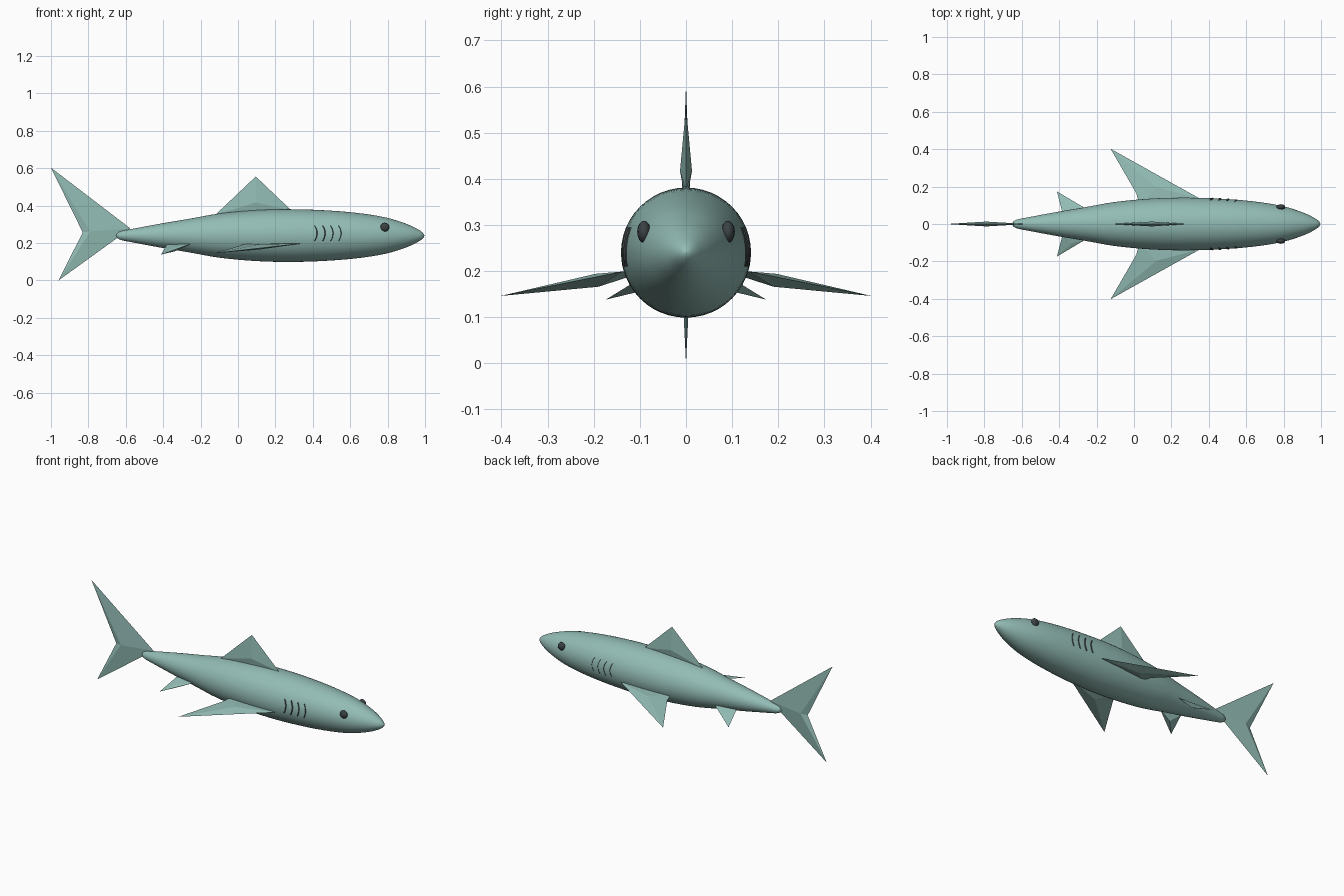
import bpy, bmesh, math
from mathutils import Vector

cube = bpy.data.objects.get("Cube")
if cube:
    bpy.data.objects.remove(cube, do_unlink=True)


def material(name, rgb):
    m = bpy.data.materials.new(name)
    m.use_nodes = True
    m.diffuse_color = (*rgb, 1)
    m.node_tree.nodes["Principled BSDF"].inputs["Base Color"].default_value = (*rgb, 1)
    return m


SKIN = material("sea_green_skin", (0.29, 0.50, 0.46))
DARK = material("dark_grey", (0.045, 0.055, 0.058))
AXIS_Z = 0.24


def finish(bm, name, mat, smooth=False):
    bmesh.ops.recalc_face_normals(bm, faces=bm.faces)
    mesh = bpy.data.meshes.new(name)
    bm.to_mesh(mesh)
    bm.free()
    mesh.materials.append(mat)
    ob = bpy.data.objects.new(name, mesh)
    bpy.context.collection.objects.link(ob)
    for p in mesh.polygons:
        p.use_smooth = smooth
    return ob


# Body outline as (x, radius) from tail to nose
PROFILE = [(-0.652, 0), (-0.643, 0.015), (-0.62, 0.025), (-0.58, 0.033),
           (-0.42, 0.063), (-0.26, 0.090), (-0.1, 0.118), (0.08, 0.135),
           (0.26, 0.141), (0.45, 0.136), (0.63, 0.122), (0.785, 0.098),
           (0.9, 0.063), (0.965, 0.032), (0.99, 0.013), (0.997, 0)]


def smooth_profile(pts, steps=4):
    out = []
    for i in range(len(pts) - 1):
        p0, p1, p2, p3 = [Vector(pts[min(max(j, 0), len(pts) - 1)]) for j in range(i - 1, i + 3)]
        for s in range(steps):
            t = s / steps
            m1, m2 = (p2 - p0) / 2, (p3 - p1) / 2
            a, b = p1 - p2, m1 + m2
            out.append(p1 + m1 * t - (3 * a + m1 + b) * t * t + (2 * a + b) * t ** 3)
    return out + [Vector(pts[-1])]


def radius_at(x):
    for (x0, r0), (x1, r1) in zip(PROFILE, PROFILE[1:]):
        if x0 <= x <= x1:
            return r0 + (r1 - r0) * (x - x0) / (x1 - x0)
    return 0


# Body: outline spun about its long axis
bm = bmesh.new()
line = [bm.verts.new((x, 0, AXIS_Z + max(r, 0))) for x, r in smooth_profile(PROFILE)]
edges = [bm.edges.new(pair) for pair in zip(line, line[1:])]
bmesh.ops.spin(bm, geom=line + edges, cent=(0, 0, AXIS_Z), axis=(1, 0, 0),
               angle=math.tau, steps=48, use_duplicate=False)
bmesh.ops.remove_doubles(bm, verts=bm.verts, dist=0.0005)
finish(bm, "body", SKIN, True)


def fin(name, outline, ridge, thick):
    """Flat outline with a raised ridge point on both faces."""
    bm = bmesh.new()
    rim = [bm.verts.new(p) for p in outline]
    for side in (1, -1):
        peak = bm.verts.new(Vector(ridge) + side * Vector(thick))
        for a, b in zip(rim, rim[1:] + rim[:1]):
            bm.faces.new((a, b, peak))
    finish(bm, name, SKIN)


# Upright fins
fin("tail_fin", [(-1, 0, 0.603), (-0.575, 0, 0.278), (-0.96, 0, 0), (-0.83, 0, 0.257)],
    (-0.79, 0, 0.262), (0, 0.013, 0))
fin("dorsal_fin", [(0.095, 0, 0.556), (0.285, 0, 0.375), (0.095, 0, 0.345), (-0.12, 0, 0.352)],
    (0.095, 0, 0.417), (0, 0.013, 0))

# Paired fins, eyes and gill slits
for side, s in (("left", 1), ("right", -1)):
    def flip(x, y, z):
        return (x, s * y, z)

    fin(side + "_pectoral_fin",
        [flip(0.35, 0.137, 0.199), flip(-0.125, 0.402, 0.146),
         flip(0.012, 0.165, 0.187), flip(0.03, 0.1, 0.195)],
        flip(0.12, 0.193, 0.180), flip(0, 0.003, 0.014))
    fin(side + "_pelvic_fin",
        [flip(-0.25, 0.078, 0.197), flip(-0.412, 0.174, 0.138), flip(-0.38, 0.05, 0.192)],
        flip(-0.335, 0.1, 0.168), flip(0, 0.005, 0.011))

    bm = bmesh.new()
    bmesh.ops.create_uvsphere(bm, u_segments=12, v_segments=8, radius=0.024)
    bmesh.ops.scale(bm, vec=(1, 0.62, 1), verts=bm.verts)
    bmesh.ops.translate(bm, vec=flip(0.785, 0.091, 0.285), verts=bm.verts)
    finish(bm, side + "_eye", DARK, True)

    # Gill slits: thin bowed strips standing slightly off the skin
    for i in range(4):
        bm = bmesh.new()
        rows = []
        for k in range(7):
            t = k / 3 - 1
            x = 0.425 + 0.043 * i - 0.014 * t * t
            z = 0.252 + 0.042 * t
            row = []
            for dx, lift in ((-0.004, 0.004), (0.004, -0.003), (0, -0.008)):
                r = radius_at(x + dx) + lift
                y = math.sqrt(r * r - (z - AXIS_Z) ** 2)
                row.append(bm.verts.new(flip(x + dx, y, z)))
            rows.append(row)
        for a, b in zip(rows, rows[1:]):
            for j in range(3):
                n = (j + 1) % 3
                bm.faces.new((a[j], a[n], b[n], b[j]))
        bm.faces.new(rows[0])
        bm.faces.new(rows[-1])
        finish(bm, f"{side}_gill_slit_{i + 1}", DARK)
